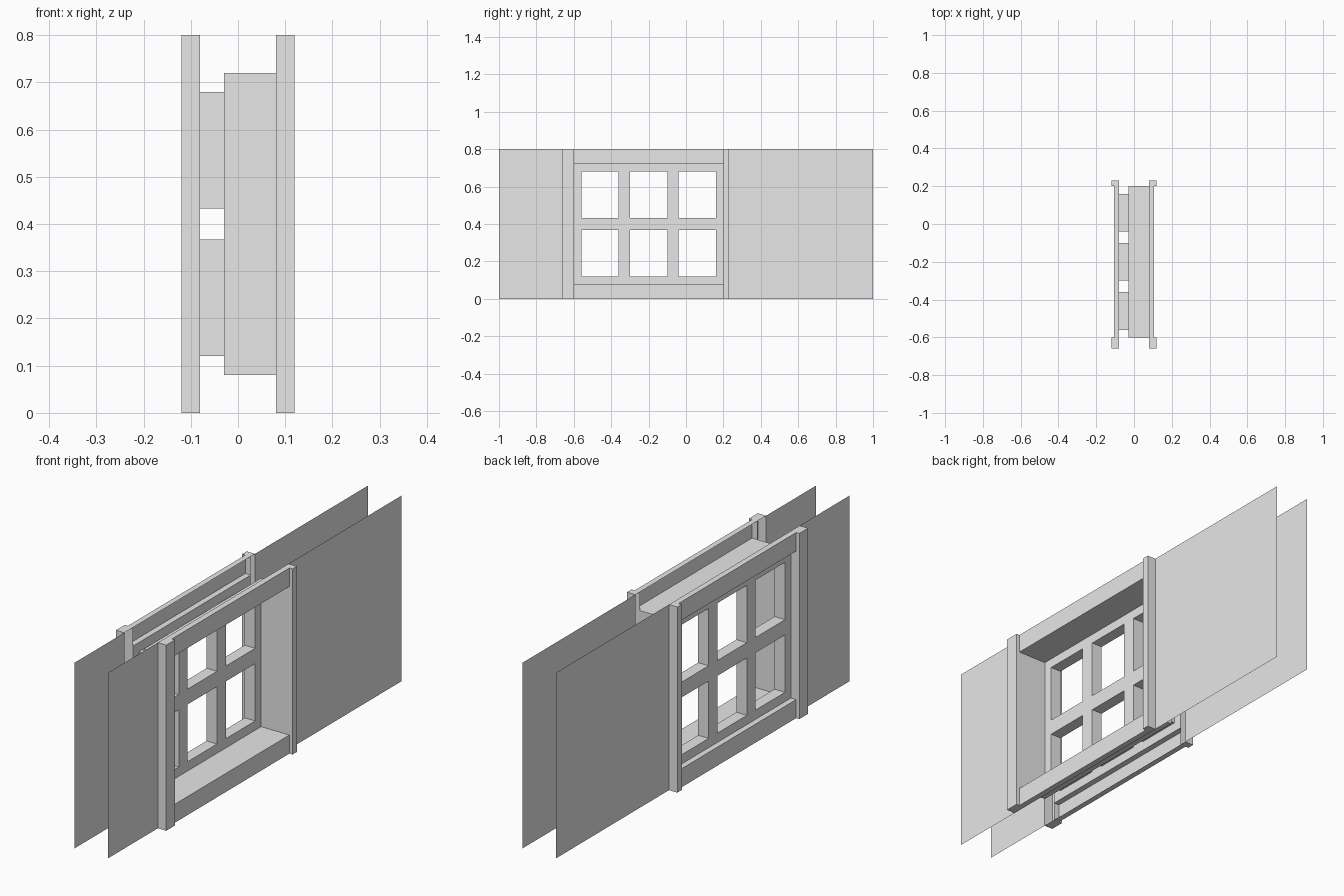
import bpy
import bmesh
from mathutils import Vector

cube = bpy.data.objects.get("Cube")
if cube:
    bpy.data.objects.remove(cube, do_unlink=True)

grey = bpy.data.materials.new("plain_grey")
grey.use_nodes = True
grey.diffuse_color = (0.8, 0.8, 0.8, 1)
grey.node_tree.nodes["Principled BSDF"].inputs["Base Color"].default_value = (0.8, 0.8, 0.8, 1)

WALL = 0.08                      # distance of each wall skin from the middle
SASH = -0.03                     # inner face of the window sash
Y0, Y1, Z0, Z1, TOP = -0.6, 0.2, 0.08, 0.72, 0.8


def finish(name, bm):
    bmesh.ops.remove_doubles(bm, verts=bm.verts, dist=0.0001)
    mesh = bpy.data.meshes.new(name)
    bm.to_mesh(mesh)
    bm.free()
    mesh.materials.append(grey)
    bpy.context.collection.objects.link(bpy.data.objects.new(name, mesh))


def box_sides(bm, lo, hi, sides, inward=False):
    """Add only the named sides of a box, such as '+x -z'."""
    for side in sides.split():
        axis = "xyz".index(side[1])
        u, v = (axis + 1) % 3, (axis + 2) % 3
        points = []
        for a, b in ((lo[u], lo[v]), (hi[u], lo[v]), (hi[u], hi[v]), (lo[u], hi[v])):
            p = Vector()
            p[axis] = hi[axis] if side[0] == "+" else lo[axis]
            p[u], p[v] = a, b
            points.append(p)
        if (side[0] == "-") != inward:
            points.reverse()
        bm.faces.new([bm.verts.new(p) for p in points])


def part(name, lo, hi, sides, inward=False):
    bm = bmesh.new()
    box_sides(bm, lo, hi, sides, inward)
    finish(name, bm)


# Wall skins and hollow-backed trim on both sides of the wall
for label, s in (("left", 1), ("right", -1)):
    out = "+x" if s > 0 else "-x"

    def span(depth):
        return sorted((s * WALL, s * depth))

    for end, a, b in (("front", -1, -0.66), ("back", 0.23, 1)):
        part(f"{label}_{end}_wall", (s * WALL, a, 0), (s * WALL, b, TOP), out)
    x = span(0.12)
    for end, a, b in (("front", -0.66, Y0), ("back", Y1, 0.23)):
        part(f"{label}_{end}_post", (x[0], a, 0), (x[1], b, TOP), out + " -y +y -z +z")
    x = span(0.105)
    for end, a, b in (("lower", 0, Z0), ("upper", Z1, TOP)):
        part(f"{label}_{end}_rail", (x[0], Y0, a), (x[1], Y1, b), out + " -z +z")

# Lining of the opening
part("window_reveal", (SASH, Y0, Z0), (WALL, Y1, Z1), "-y +y -z +z", inward=True)

# Sash: odd cells in both directions are open panes
ys = (Y0, -0.56, -0.36, -0.3, -0.1, -0.04, 0.16, Y1)
zs = (Z0, 0.12, 0.367, 0.433, 0.68, Z1)
bm = bmesh.new()
for i in range(len(ys) - 1):
    for j in range(len(zs) - 1):
        lo, hi = (-WALL, ys[i], zs[j]), (SASH, ys[i + 1], zs[j + 1])
        if i % 2 and j % 2:
            box_sides(bm, lo, hi, "-y +y -z +z", inward=True)
        else:
            box_sides(bm, lo, hi, "-x +x")
finish("window_sash", bm)
